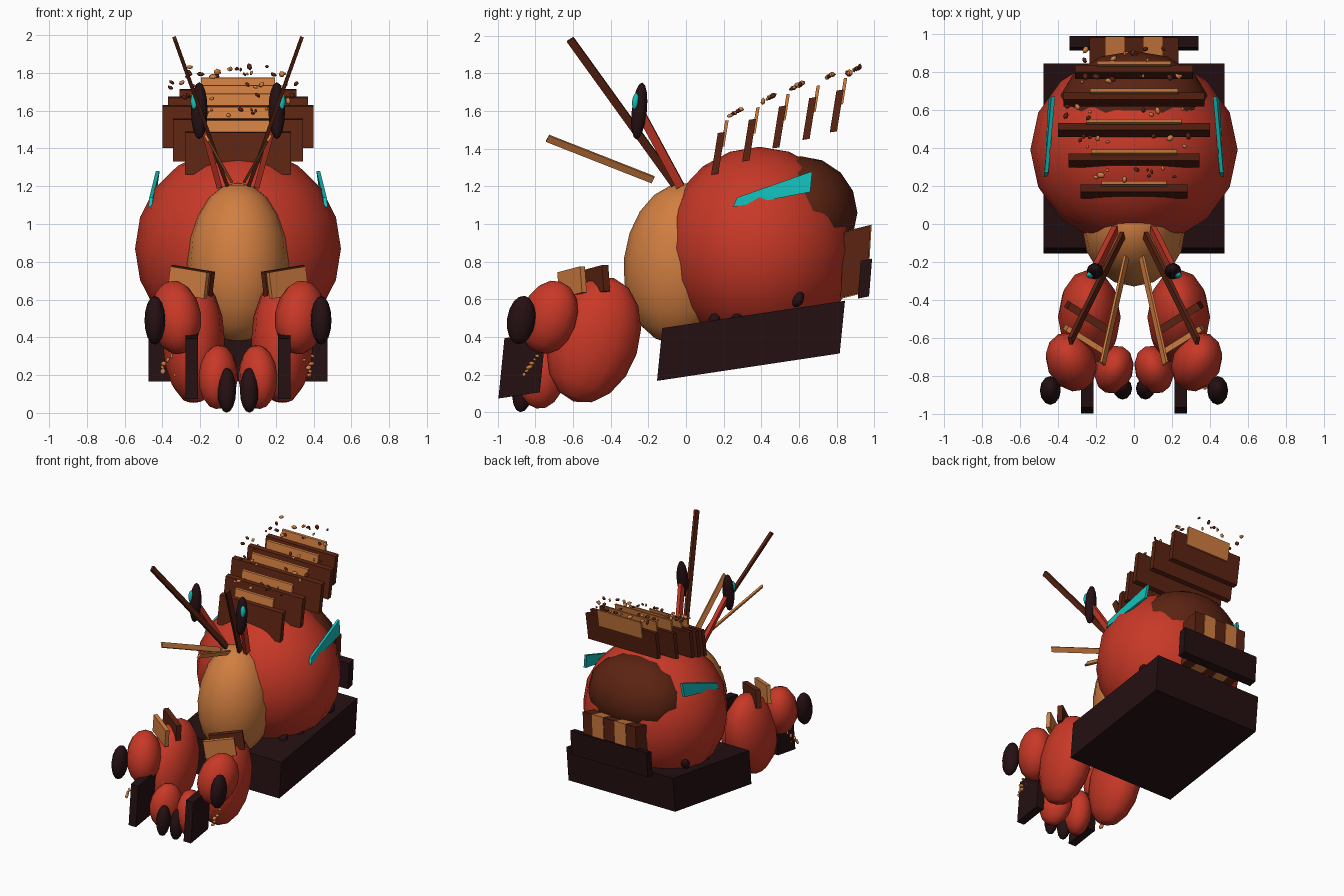
import bpy, bmesh, math, random
from mathutils import Vector, Matrix, Euler

if "Cube" in bpy.data.objects:
    bpy.data.objects.remove(bpy.data.objects["Cube"])
random.seed(4)


def material(name, r, g, b):
    m = bpy.data.materials.new(name)
    m.use_nodes = True
    m.diffuse_color = (r, g, b, 1)
    node = next(n for n in m.node_tree.nodes if n.type == 'BSDF_PRINCIPLED')
    node.inputs["Base Color"].default_value = (r, g, b, 1)
    return m


RED = material("shell_red", .58, .04, .02)
TAN = material("sandy_tan", .64, .21, .052)
BROWN = material("rust_brown", .105, .017, .006)
DARK = material("dark_umber", .018, .005, .006)
CYAN = material("bright_cyan", .006, .52, .5)


def finish(name, bm, mat, smooth=False):
    bmesh.ops.recalc_face_normals(bm, faces=bm.faces)
    for f in bm.faces:
        f.smooth = smooth
    mesh = bpy.data.meshes.new(name)
    bm.to_mesh(mesh)
    bm.free()
    mesh.materials.append(mat)
    ob = bpy.data.objects.new(name, mesh)
    bpy.context.collection.objects.link(ob)
    return ob


def turned(center, degrees):
    return Matrix.Translation(center) @ Euler([math.radians(d) for d in degrees]).to_matrix().to_4x4()


def ellipsoid(name, mat, center, radii, degrees=(0, 0, 0), seg=12, rings=8):
    bm = bmesh.new()
    bmesh.ops.create_uvsphere(bm, u_segments=seg, v_segments=rings, radius=1)
    bm.transform(turned(center, degrees) @ Matrix.Diagonal((*radii, 1)))
    return finish(name, bm, mat, True)


def box(name, mat, center, size, degrees=(0, 0, 0), lift=0, lean=0):
    """Box, optionally skewed: lift raises its back, lean pushes its top back."""
    bm = bmesh.new()
    bmesh.ops.create_cube(bm, size=1)
    skew = Matrix.Identity(4)
    skew[2][1], skew[1][2] = lift, lean
    bm.transform(turned(center, degrees) @ skew @ Matrix.Diagonal((*size, 1)))
    return finish(name, bm, mat)


def beam(name, mat, start, end, width, depth):
    """Straight square bar between two points."""
    a, b = Vector(start), Vector(end)
    z = (b - a).normalized()
    x = Vector((0, 1, 0)).cross(z).normalized()
    y = z.cross(x)
    rot = Matrix((x, y, z)).transposed().to_4x4()
    bm = bmesh.new()
    bmesh.ops.create_cube(bm, size=1)
    bm.transform(Matrix.Translation((a + b) / 2) @ rot
                 @ Matrix.Diagonal((width, depth, (b - a).length, 1)))
    return finish(name, bm, mat)


def crumbs(name, mat, places):
    """Scattered pebbles joined in one object."""
    bm = bmesh.new()
    for p in places:
        r = random.uniform(.009, .018)
        angles = [random.uniform(0, 180) for _ in range(3)]
        bmesh.ops.create_icosphere(
            bm, subdivisions=1, radius=r,
            matrix=turned(p, angles) @ Matrix.Diagonal((.7, 1, 1.3, 1)))
    return finish(name, bm, mat, True)


# Body, belly and rear cap
ellipsoid("body", RED, (0, .39, .87), (.545, .51, .54), seg=16, rings=10)
ellipsoid("belly", TAN, (0, -.03, .79), (.27, .3, .43), (-6, 0, 0), 16, 10)
ellipsoid("rear_cap", BROWN, (0, .61, 1.06), (.4, .3, .3), seg=14, rings=8)

# Skewed base and tail blocks
box("base_block", DARK, (0, .345, .38), (.95, .97, .28), lift=.15, lean=.1)
box("tail_block", BROWN, (0, .9, .8), (.47, .14, .35), lift=.25, lean=.06)
box("tail_bumper", DARK, (0, .95, .71), (.68, .06, .2), lift=.2, lean=.08)
for x in (-.1, .1):
    box("tail_stripe", TAN, (x, .904, .8), (.1, .142, .358), lift=.25, lean=.06)

# Back plates, each with a thin board behind it
plates = [(.17, 1.375, .56, .34), (.335, 1.445, .69, .45), (.495, 1.515, .8, .5),
          (.655, 1.56, .74, .46), (.8, 1.6, .62, .39)]
for y, z, wide, inner in plates:
    box("back_plate", BROWN, (0, y, z), (wide, .038, .222), lift=.15, lean=.16)
    box("back_board", TAN, (0, y + .036, z + .105), (inner, .018, .14), lift=.15, lean=.16)

# Pebbles floating over the back
for name, mat in (("tan_pebbles", TAN), ("brown_pebbles", BROWN)):
    spots = []
    for y, z, wide, inner in plates:
        for _ in range(5):
            d = random.uniform(.03, .13) - .06
            spots.append((random.uniform(-.45, .45) * wide, y + .08 + d * .7,
                          z + .21 + d * .4))
    crumbs(name, mat, spots)

# Mirrored parts
for side, s in (("left", 1), ("right", -1)):
    def n(part):
        return side + "_" + part

    def at(x, y, z):
        return (s * x, y, z)

    # Side blade sunk into the body
    bm = bmesh.new()
    for dx in (0, -.02):
        for x, y, z in ((.435, .67, 1.28), (.45, .66, 1.17), (.474, .25, 1.09), (.47, .27, 1.14)):
            bm.verts.new((s * (x + dx), y, z))
    bmesh.ops.convex_hull(bm, input=bm.verts)
    finish(n("side_blade"), bm, CYAN)

    # Eyes on stalks and feelers
    beam(n("eye_stalk"), RED, at(.1, -.03, 1.2), at(.2, -.23, 1.57), .03, .045)
    ellipsoid(n("eye"), DARK, at(.205, -.248, 1.6), (.044, .04, .152), (-6, 0, 0))
    ellipsoid(n("pupil"), CYAN, at(.231, -.268, 1.65), (.02, .018, .045), (-6, 0, 0))
    beam(n("long_feeler"), BROWN, at(.06, -.06, 1.21), at(.335, -.615, 1.98), .02, .042)
    beam(n("short_feeler"), TAN, at(.04, -.175, 1.235), at(.165, -.735, 1.455), .014, .04)

    # Claw: arm, two fingers and dark tips
    ellipsoid(n("arm"), RED, at(.235, -.49, .385), (.165, .24, .345), (-18, 0, 0))
    ellipsoid(n("upper_finger"), RED, at(.33, -.725, .505), (.13, .155, .2), (-20, 0, -s * 25))
    ellipsoid(n("lower_finger"), RED, at(.105, -.765, .19), (.1, .13, .172), (-10, 0, s * 20))
    ellipsoid(n("outer_tip"), DARK, at(.44, -.875, .49), (.055, .075, .13), (-8, 0, 0))
    ellipsoid(n("inner_tip"), DARK, at(.06, -.865, .12), (.05, .056, .12), (-8, 0, 0))
    box(n("claw_block"), DARK, at(.245, -.87, .25), (.065, .22, .32), lift=.15, lean=.1)
    turn = (0, -s * 8, s * 32)
    box(n("claw_board"), TAN, at(.262, -.605, .69), (.23, .03, .14), turn)
    box(n("claw_plate"), BROWN, at(.245, -.49, .695), (.25, .04, .14), turn)
    crumbs(n("claw_pebbles"), TAN,
           [at(random.uniform(.33, .4), -.86 + i * .014, .2 + i * .02) for i in range(6)])

    # Stubs poking out above the base
    for x, y, z in ((.41, .595, .6), (.36, .27, .5), (.3, .15, .49)):
        ellipsoid(n("stub"), DARK, at(x, y, z), (.035, .03, .045), (-25, 0, 0), 8, 6)
